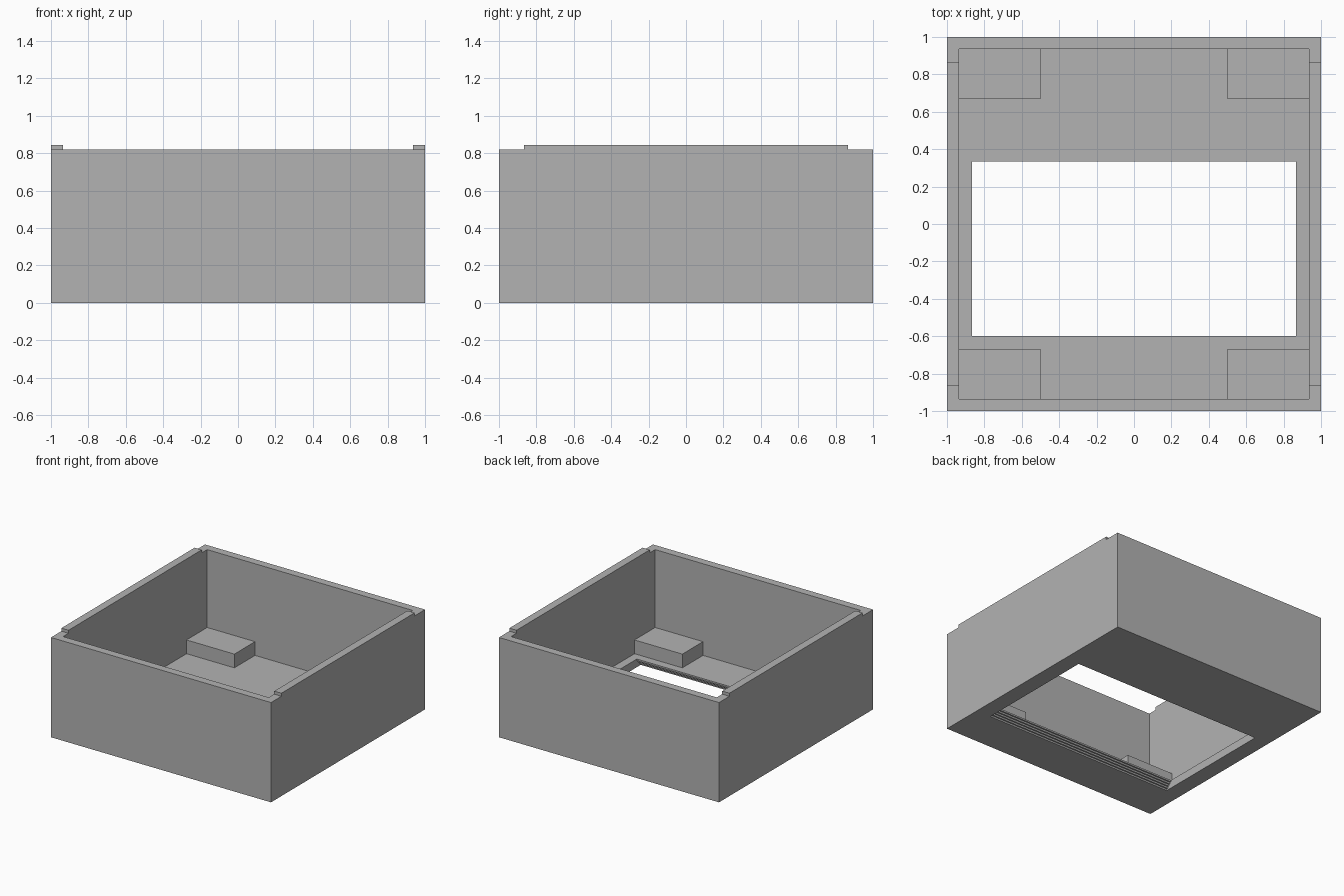
import bpy

cube = bpy.data.objects.get("Cube")
if cube:
    bpy.data.objects.remove(cube, do_unlink=True)

WALL, FLOOR, RIM, TOP = 0.065, 0.067, 0.82, 0.845
INNER = 1 - WALL

grey = bpy.data.materials.new("plain grey")
grey.use_nodes = True
colour = (0.45, 0.45, 0.45, 1)
grey.diffuse_color = colour
grey.node_tree.nodes["Principled BSDF"].inputs["Base Color"].default_value = colour


def prism(name, profile, x0, x1):
    """Extrude a counter-clockwise (y, z) profile along x."""
    n = len(profile)
    verts = [(x, y, z) for x in (x0, x1) for y, z in profile]
    faces = [tuple(reversed(range(n))), tuple(range(n, 2 * n))]
    faces += [(i, (i + 1) % n, n + (i + 1) % n, n + i) for i in range(n)]
    mesh = bpy.data.meshes.new(name)
    mesh.from_pydata(verts, [], faces)
    mesh.materials.append(grey)
    obj = bpy.data.objects.new(name, mesh)
    bpy.context.collection.objects.link(obj)
    return obj


def box(name, x0, x1, y0, y1, z0, z1):
    return prism(name, [(y0, z0), (y1, z0), (y1, z1), (y0, z1)], x0, x1)


def cut(target, cutter):
    mod = target.modifiers.new("cut", 'BOOLEAN')
    mod.operation = 'DIFFERENCE'
    mod.solver = 'EXACT'
    mod.object = cutter
    cutter.hide_render = True
    bpy.context.view_layer.update()
    graph = bpy.context.evaluated_depsgraph_get()
    result = bpy.data.meshes.new_from_object(target.evaluated_get(graph))
    target.modifiers.clear()
    target.data = result
    bpy.data.objects.remove(cutter, do_unlink=True)


# Open tray with thin walls
tray = box("tray", -1, 1, -1, 1, 0, TOP)
cut(tray, box("cavity", -INNER, INNER, -INNER, INNER, FLOOR, 1))

# Lower front and back rims, leaving a raised lip on each side wall
for side in (-1, 1):
    y0, y1 = sorted((side * 0.865, side * 1.1))
    cut(tray, box("rim_cut", -1.1, 1.1, y0, y1, RIM, 1))

# Floor opening whose front and back edges step outward towards the bottom
LAYERS, FLARE = 5, 0.05
front, back = [], []
for i in range(LAYERS):
    low = FLOOR * i / LAYERS if i else -0.1
    high = FLOOR * (i + 1) / LAYERS if i < LAYERS - 1 else 0.2
    out = FLARE * (1 - i / (LAYERS - 1))
    back += [(0.335 + out, low), (0.335 + out, high)]
    front += [(-0.6 - out, low), (-0.6 - out, high)]
cut(tray, prism("opening", back + front[::-1], -0.867, 0.867))

# Corner blocks on the floor
for xname, sx in (("left", 1), ("right", -1)):
    for yname, sy in (("front", -1), ("back", 1)):
        x0, x1 = sorted((sx * 0.5, sx * INNER))
        y0, y1 = sorted((sy * 0.667, sy * INNER))
        box(f"{yname}_{xname}_block", x0, x1, y0, y1, FLOOR, 0.18)
